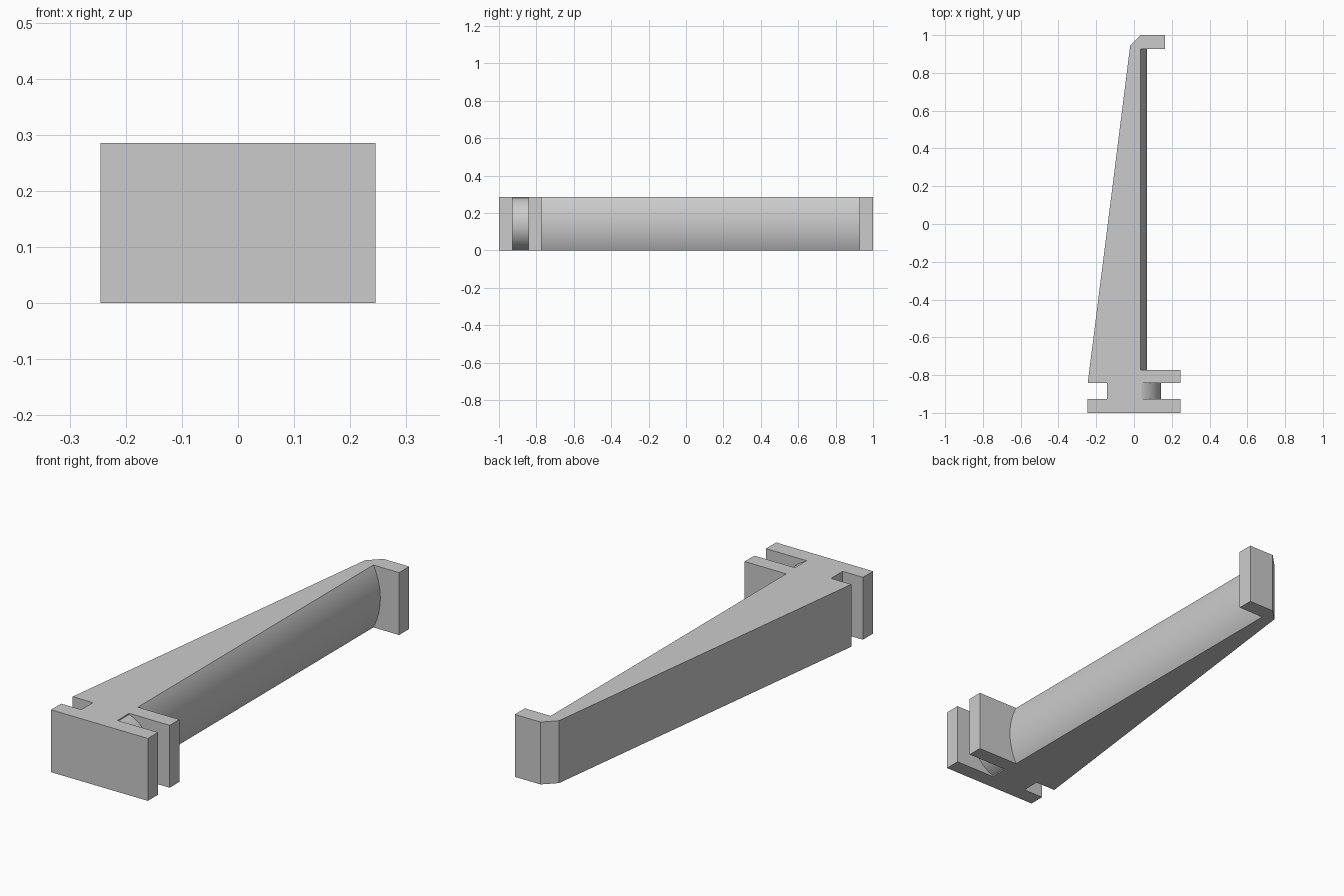
import bpy, bmesh, math
from mathutils import Vector

cube = bpy.data.objects.get("Cube")
if cube:
    bpy.data.objects.remove(cube, do_unlink=True)

H = 0.285  # height of the whole bracket

grey = bpy.data.materials.new("plain grey")
grey.use_nodes = True
colour = (0.6, 0.6, 0.6, 1)
grey.diffuse_color = colour
grey.node_tree.nodes["Principled BSDF"].inputs["Base Color"].default_value = colour


def prism(name, points, sweep, smooth=False):
    """Extrude a closed outline along the sweep vector."""
    bm = bmesh.new()
    face = bm.faces.new([bm.verts.new(p) for p in points])
    new = bmesh.ops.extrude_face_region(bm, geom=[face])["geom"]
    bmesh.ops.translate(bm, vec=Vector(sweep),
                        verts=[v for v in new if isinstance(v, bmesh.types.BMVert)])
    bmesh.ops.recalc_face_normals(bm, faces=bm.faces)
    mesh = bpy.data.meshes.new(name)
    bm.to_mesh(mesh)
    bm.free()
    mesh.materials.append(grey)
    obj = bpy.data.objects.new(name, mesh)
    bpy.context.collection.objects.link(obj)
    if smooth:
        bpy.ops.object.select_all(action="DESELECT")
        obj.select_set(True)
        bpy.context.view_layer.objects.active = obj
        bpy.ops.object.shade_smooth_by_angle(angle=math.radians(20))
    return obj


def rounded_side(name, x0, x1, radius, y0, y1, steps=32):
    """Convex cylinder segment from x0 out to x1, running along y."""
    cx = x1 - radius
    half = math.acos((x0 - cx) / radius)
    arc = [-half + 2 * half * i / steps for i in range(steps + 1)]
    points = [(cx + radius * math.cos(a), y0, H / 2 + radius * math.sin(a)) for a in arc]
    return prism(name, points, (0, y1 - y0, 0), smooth=True)


# Body: slotted mounting end, tapered arm and hooked tip in one outline
outline = [
    (-0.245, -1), (0.245, -1), (0.245, -0.927), (0.04, -0.927),
    (0.04, -0.843), (0.245, -0.843), (0.245, -0.773), (0.035, -0.773),
    (0.035, 0.927), (0.165, 0.927), (0.165, 1), (0.035, 1),
    (-0.02, 0.945), (-0.245, -0.843), (-0.143, -0.843), (-0.143, -0.927),
    (-0.245, -0.927),
]
prism("bracket_body", [(x, y, 0) for x, y in outline], (0, 0, H))

# Rounded face of the arm, its ends sunk slightly into the flange and hook
sag = 0.035
arm_radius = ((H / 2) ** 2 + sag ** 2) / (2 * sag)
rounded_side("arm_rounded_face", 0.035, 0.035 + sag, arm_radius, -0.79, 0.94)

# Rounded neck inside the slot
rounded_side("neck_rounded_face", 0.04, H / 2, H / 2, -0.94, -0.83)
